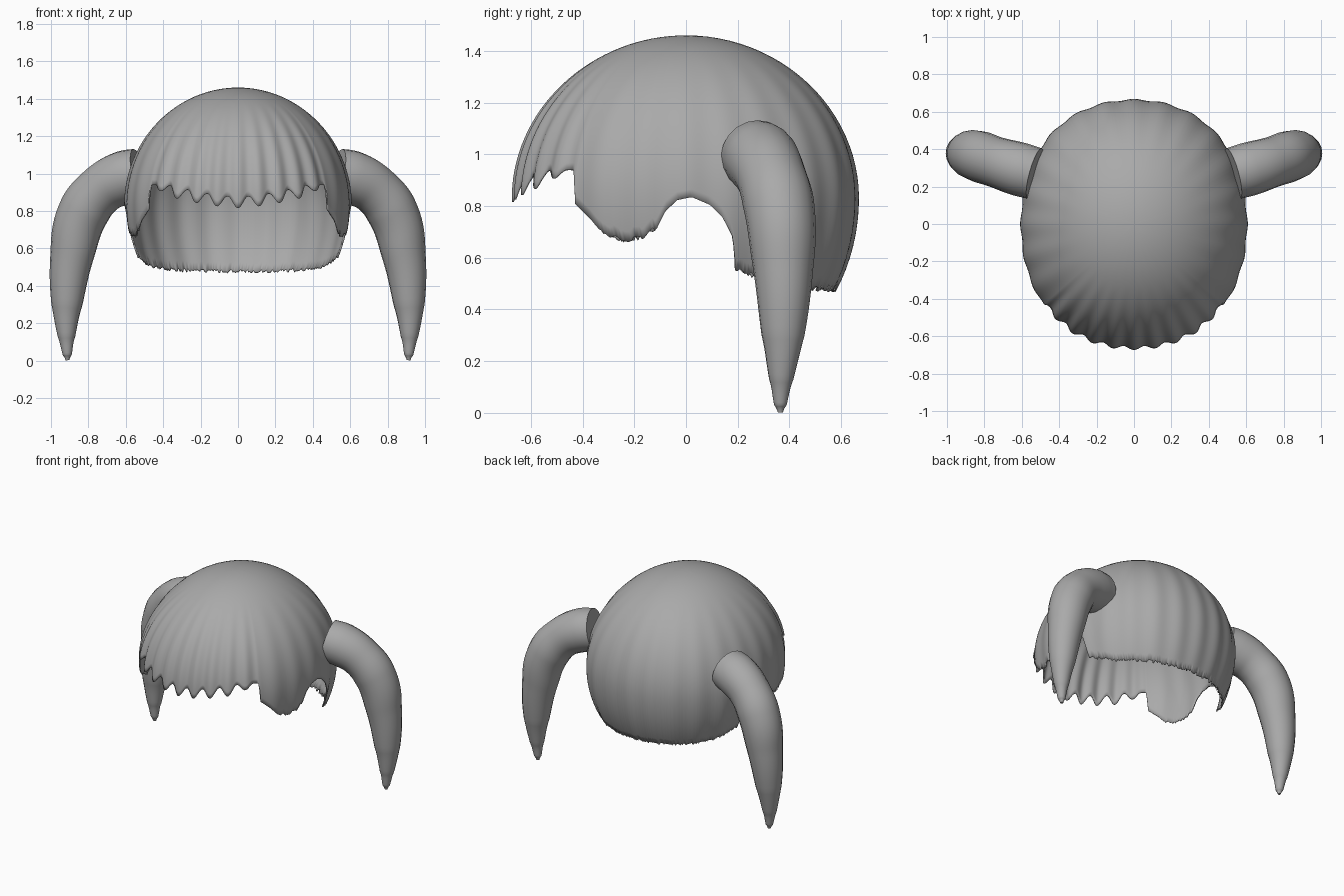
import bpy, bmesh, random
from math import sin, cos, acos, radians

random.seed(4)
if "Cube" in bpy.data.objects:
    bpy.data.objects.remove(bpy.data.objects["Cube"], do_unlink=True)

grey = bpy.data.materials.new("hair grey")
grey.use_nodes = True
grey.diffuse_color = (0.4, 0.4, 0.4, 1)
grey.node_tree.nodes["Principled BSDF"].inputs["Base Color"].default_value = grey.diffuse_color

RX, RY, MID, UP, DOWN = 0.605, 0.665, 0.83, 0.63, 0.725
COLS, ROWS = 480, 32

# Hem height by angle from the front: side lock, ear notch, nape
HEM = [(50, .94), (50.8, .81), (57, .75), (62, .685), (68, .655), (76, .67),
       (80, .71), (83, .78), (87, .823), (92, .835), (98, .805), (102, .76),
       (106, .68), (108, .55), (117, .51), (128, .485), (150, .468), (180, .466)]


def hem(deg):
    if deg < 50:  # zigzag fringe
        fade = 1 - max(0, (deg - 36) / 14)
        return min(.94, .845 + .088 * (deg / 45) ** 1.5 - .03 * fade * cos(radians(34 * deg)))
    for (a, za), (b, zb) in zip(HEM, HEM[1:]):
        if deg <= b:
            z = za + (zb - za) * (deg - a) / (b - a)
            break
    ragged = 60 < deg < 79 or deg > 108
    return z + (random.uniform(0, .02) if ragged else 0)


def cap_point(phi, polar, deg):
    """Point on the rounded cap, with strand ridges growing towards the hem."""
    amount = .013 if deg < 50 else .006
    ridge = amount * cos(radians(34 * deg if deg < 50 else 24 * deg))
    f = sin(polar) * (1 + .03 * sin(2 * phi) ** 2 * sin(polar) ** 2
                      + ridge * max(0, sin(polar) - .5) * 2)
    h = UP if cos(polar) > 0 else DOWN
    return RX * f * sin(phi), -RY * f * cos(phi), MID + h * cos(polar)


# Hair cap
bm = bmesh.new()
crown = bm.verts.new((0, 0, MID + UP))
columns = []
for i in range(COLS):
    deg = 360 * i / COLS
    phi, side = radians(deg), min(deg, 360 - deg)
    z = hem(side) - MID
    end = acos(z / (UP if z > 0 else DOWN))
    columns.append([bm.verts.new(cap_point(phi, end * j / ROWS, side))
                    for j in range(1, ROWS + 1)])
for a, b in zip(columns, columns[1:] + columns[:1]):
    bm.faces.new((crown, a[0], b[0]))
    for j in range(ROWS - 1):
        bm.faces.new((a[j], a[j + 1], b[j + 1], b[j]))
for face in bm.faces:
    face.smooth = True
mesh = bpy.data.meshes.new("hair_cap")
bm.to_mesh(mesh)
bm.free()
mesh.materials.append(grey)
cap = bpy.data.objects.new("hair_cap", mesh)
bpy.context.collection.objects.link(cap)
shell = cap.modifiers.new("thickness", "SOLIDIFY")
shell.thickness = .008
shell.offset = -1

# Pigtails: x, y, z, radius from root to tip
TAIL = [(.53, .27, .995, .14), (.62, .295, .975, .143), (.735, .33, .91, .135),
        (.83, .362, .785, .136), (.887, .376, .565, .117), (.915, .375, .3, .083),
        (.917, .368, .13, .047), (.913, .365, .03, .024), (.912, .365, .002, .01)]

for name, side in (("left_pigtail", 1), ("right_pigtail", -1)):
    curve = bpy.data.curves.new(name, "CURVE")
    curve.dimensions = "3D"
    curve.bevel_depth = 1
    curve.bevel_resolution = 8
    curve.resolution_u = 10
    curve.use_fill_caps = True
    spline = curve.splines.new("BEZIER")
    spline.radius_interpolation = "CARDINAL"
    spline.bezier_points.add(len(TAIL) - 1)
    for point, (x, y, z, r) in zip(spline.bezier_points, TAIL):
        point.co = (side * x, y, z)
        point.radius = r
        point.handle_left_type = point.handle_right_type = "AUTO"
    curve.materials.append(grey)
    bpy.context.collection.objects.link(bpy.data.objects.new(name, curve))
